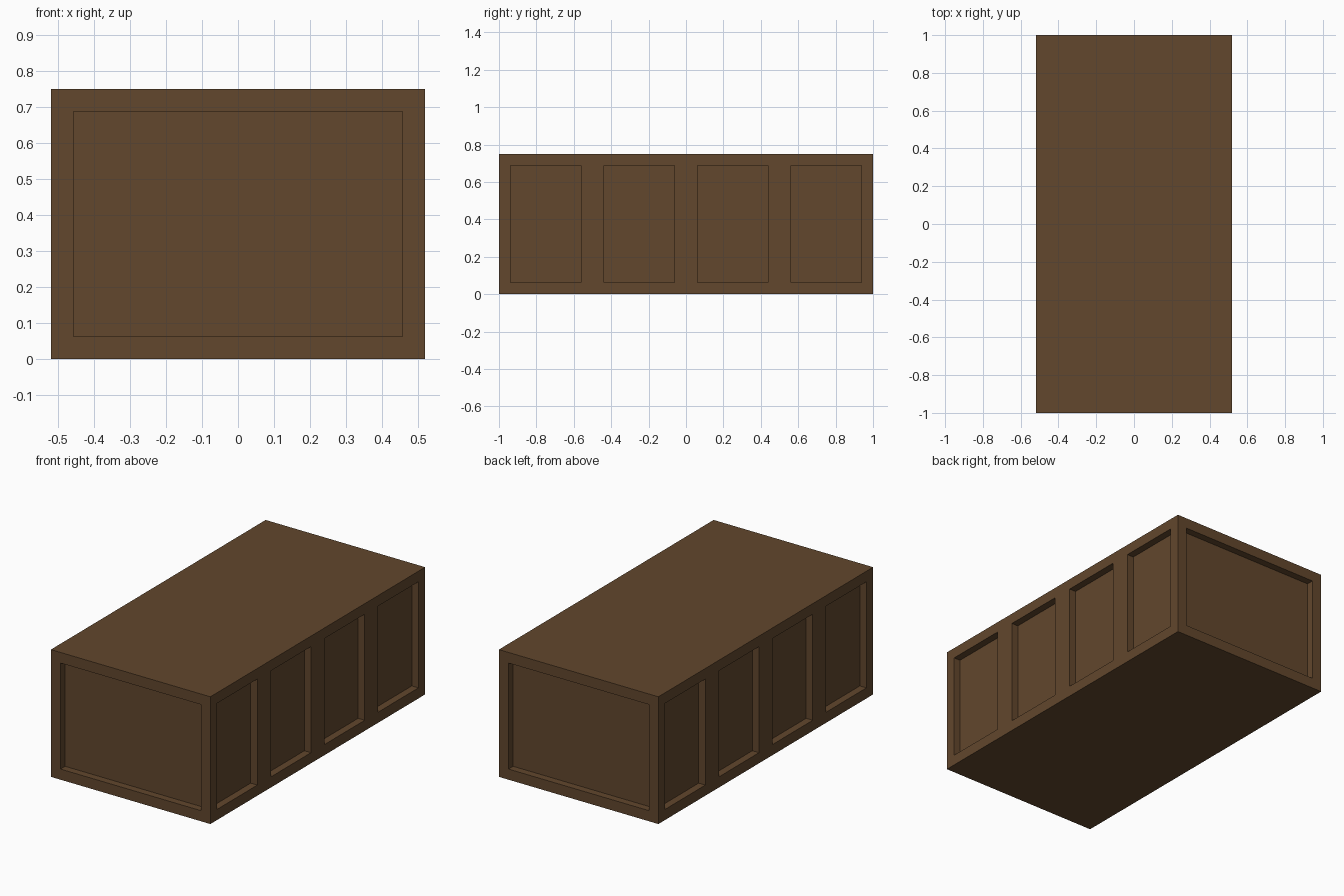
import bpy, bmesh
from mathutils import Vector

if "Cube" in bpy.data.objects:
    bpy.data.objects.remove(bpy.data.objects["Cube"])

WIDTH, LENGTH, HEIGHT = 1.04, 2.0, 0.75
FRAME, DEPTH = 0.0625, 0.043

wood = bpy.data.materials.new("dark brown wood")
wood.diffuse_color = (0.122, 0.063, 0.026, 1)
wood.use_nodes = True
wood.node_tree.nodes["Principled BSDF"].inputs["Base Color"].default_value = wood.diffuse_color

# Solid box standing on the ground
bm = bmesh.new()
bmesh.ops.create_cube(bm, size=1)
for v in bm.verts:
    v.co = Vector((v.co.x * WIDTH, v.co.y * LENGTH, (v.co.z + 0.5) * HEIGHT))

# Split the long sides into four bays
for y in (-0.5, 0, 0.5):
    bmesh.ops.bisect_plane(bm, geom=bm.verts[:] + bm.edges[:] + bm.faces[:],
                           plane_co=(0, y, 0), plane_no=(0, 1, 0))

# Recess a panel in every upright face, leaving an even frame
bm.normal_update()
upright = [f for f in bm.faces if abs(f.normal.z) < 0.5]
panels = upright[:]
bmesh.ops.inset_individual(bm, faces=panels, thickness=FRAME, use_even_offset=True)
bm.normal_update()
ret = bmesh.ops.inset_individual(bm, faces=panels, thickness=0.0, depth=0.0)
for f in panels:
    inward = f.normal.copy() * -DEPTH
    for v in f.verts:
        v.co += inward

bm.normal_update()
mesh = bpy.data.meshes.new("panelled_crate")
bm.to_mesh(mesh)
bm.free()
mesh.materials.append(wood)
crate = bpy.data.objects.new("panelled_crate", mesh)
bpy.context.collection.objects.link(crate)
